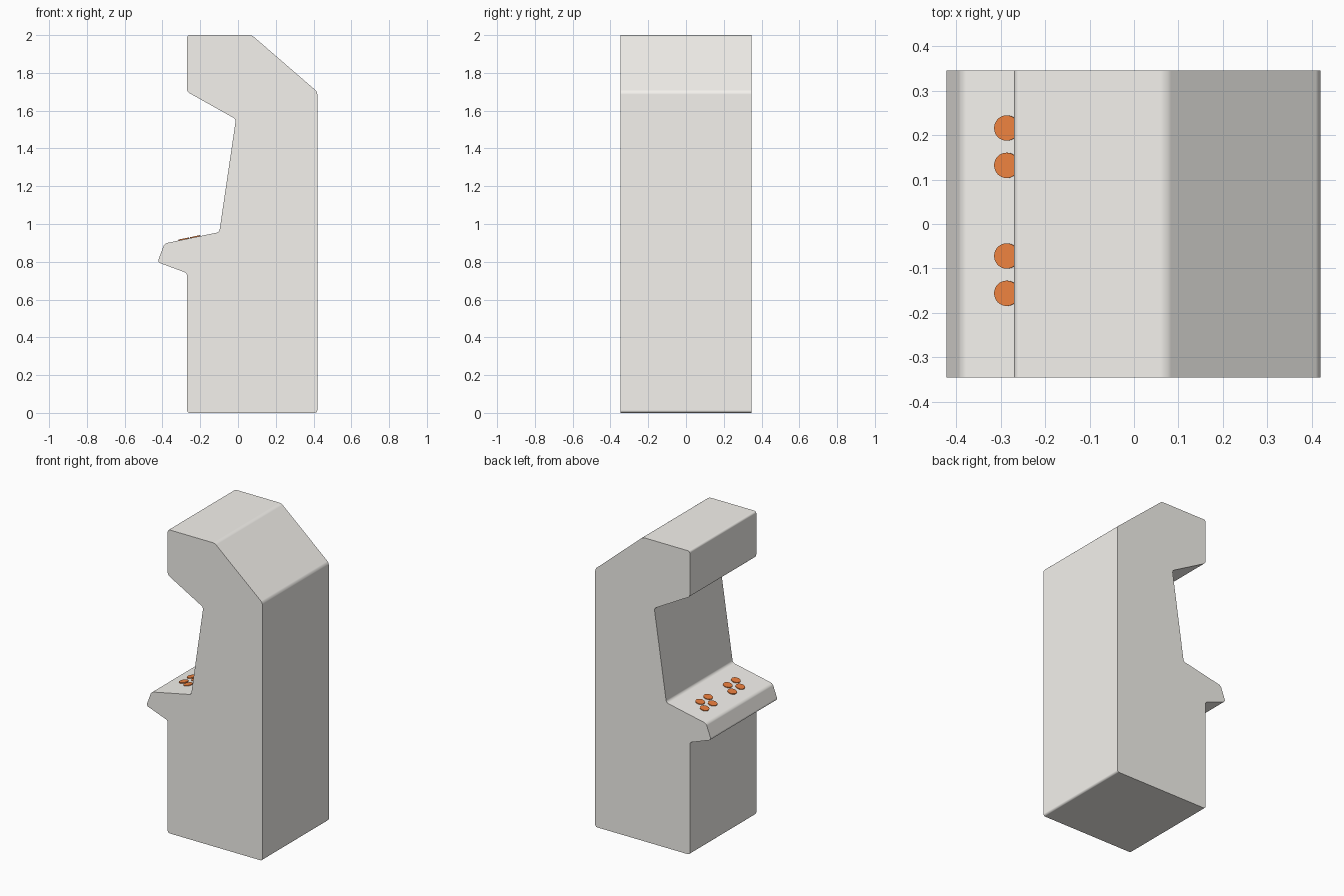
import bpy, bmesh, math
from mathutils import Vector

if "Cube" in bpy.data.objects:
    bpy.data.objects.remove(bpy.data.objects["Cube"])

HALF = 0.346


def material(name, color):
    mat = bpy.data.materials.new(name)
    mat.diffuse_color = color
    mat.use_nodes = True
    mat.node_tree.nodes["Principled BSDF"].inputs["Base Color"].default_value = mat.diffuse_color
    return mat


def smooth(obj):
    bpy.ops.object.select_all(action='DESELECT')
    obj.select_set(True)
    bpy.context.view_layer.objects.active = obj
    bpy.ops.object.shade_smooth_by_angle(angle=math.radians(35))


# Cabinet body: side profile (x, z) extruded along y
profile = [(-0.27, 0), (0.42, 0), (0.42, 1.70), (0.073, 2.0), (-0.27, 2.0),
           (-0.27, 1.70), (-0.011, 1.555), (-0.099, 0.957), (-0.389, 0.897),
           (-0.426, 0.798), (-0.27, 0.74)]
bm = bmesh.new()
face = bm.faces.new([bm.verts.new((x, -HALF, z)) for x, z in profile])
ext = bmesh.ops.extrude_face_region(bm, geom=[face])
bmesh.ops.translate(bm, vec=(0, 2 * HALF, 0),
                    verts=[v for v in ext["geom"] if isinstance(v, bmesh.types.BMVert)])
# Round only the edges running across the cabinet
across = [e for e in bm.edges if abs(e.verts[0].co.y - e.verts[1].co.y) > 0.1]
bmesh.ops.bevel(bm, geom=across, offset=0.014, offset_type='OFFSET', segments=3,
                profile=0.5, affect='EDGES')
bmesh.ops.recalc_face_normals(bm, faces=bm.faces)
mesh = bpy.data.meshes.new("cabinet_body")
bm.to_mesh(mesh)
bm.free()
body = bpy.data.objects.new("cabinet_body", mesh)
bpy.context.collection.objects.link(body)
mesh.materials.append(material("cabinet_warm_white", (0.91, 0.89, 0.85, 1)))
smooth(body)
# Keep the large panels flat-looking beside the rounded edges
weighted = body.modifiers.new("weighted_normals", 'WEIGHTED_NORMAL')
weighted.keep_sharp = True
weighted.weight = 100

# Control buttons: two staggered groups of four on the sloped panel
orange = material("button_orange", (0.85, 0.22, 0.05, 1))
slope = 0.06 / 0.29


def button(name, x, y):
    surface = Vector((x, y, 0.897 + (x + 0.389) * slope))
    bpy.ops.mesh.primitive_cylinder_add(vertices=32, radius=0.0285, depth=0.01,
                                        location=surface,
                                        rotation=(0, -math.atan(slope), 0))
    obj = bpy.context.object
    obj.name = name
    obj.data.materials.append(orange)
    smooth(obj)


for group, y0 in (("left", 0.216), ("right", -0.072)):
    for row, (x, shift) in enumerate(((-0.286, 0), (-0.227, -0.038))):
        for col in range(2):
            button(f"button_{group}_{row}_{col}", x, y0 + shift - 0.084 * col)
